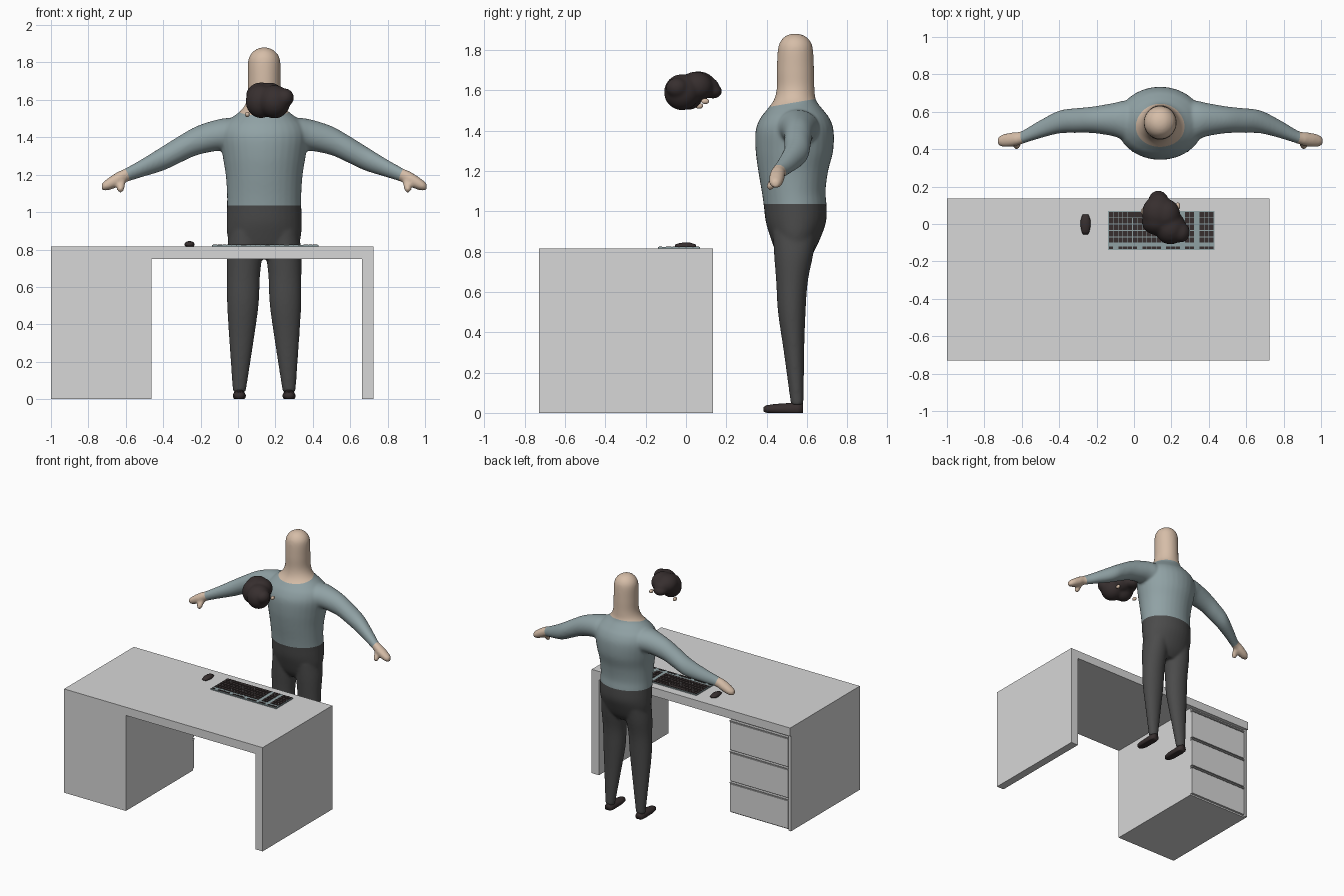
import bpy, bmesh
from math import sin, cos, pi
from mathutils import Vector, Matrix

cube = bpy.data.objects.get("Cube")
if cube:
    bpy.data.objects.remove(cube)


def material(name, r, g, b):
    m = bpy.data.materials.new(name)
    m.use_nodes = True
    m.diffuse_color = (r, g, b, 1)
    m.node_tree.nodes["Principled BSDF"].inputs["Base Color"].default_value = (r, g, b, 1)
    return m


desk_grey = material("desk_grey", 0.68, 0.68, 0.68)
skin = material("skin", 0.67, 0.51, 0.39)
sweater = material("sweater_blue_grey", 0.28, 0.36, 0.375)
trousers = material("trousers_charcoal", 0.07, 0.07, 0.07)
dark = material("dark_brown", 0.038, 0.028, 0.028)


def finish(bm, name, mats, smooth=False):
    bmesh.ops.recalc_face_normals(bm, faces=bm.faces[:])
    me = bpy.data.meshes.new(name)
    bm.to_mesh(me)
    bm.free()
    for m in mats:
        me.materials.append(m)
    if smooth:
        me.polygons.foreach_set("use_smooth", [True] * len(me.polygons))
    ob = bpy.data.objects.new(name, me)
    bpy.context.collection.objects.link(ob)
    return ob


def box(bm, lo, hi):
    lo, hi = Vector(lo), Vector(hi)
    mat = Matrix.Translation((lo + hi) / 2) @ Matrix.Diagonal((*(hi - lo), 1))
    bmesh.ops.create_cube(bm, size=1, matrix=mat)


def ball(bm, centre, radii):
    mat = Matrix.Translation(centre) @ Matrix.Diagonal((*radii, 1))
    bmesh.ops.create_uvsphere(bm, u_segments=24, v_segments=14, radius=1, matrix=mat)


def flow(rows, steps=5):
    """Pass a smooth curve through rows of numbers."""
    pts = [Vector(r) for r in rows]
    out = []
    for i in range(len(pts) - 1):
        a, b = pts[i], pts[i + 1]
        ta = (b - pts[max(i - 1, 0)]) / 2
        tb = (pts[min(i + 2, len(pts) - 1)] - a) / 2
        for k in range(steps):
            t = k / steps
            out.append(a * (2*t**3 - 3*t**2 + 1) + ta * (t**3 - 2*t**2 + t)
                       + b * (3*t**2 - 2*t**3) + tb * (t**3 - t**2))
    return out + [pts[-1]]


def loft(bm, rings, axis, sides=32):
    """Skin elliptical rings (centre, half width a, half width b) across an axis."""
    loops = []
    for c, a, b in rings:
        loop = []
        for i in range(sides):
            u, v = a * cos(2 * pi * i / sides), b * sin(2 * pi * i / sides)
            off = {"x": (0, u, v), "y": (u, 0, v), "z": (u, v, 0)}[axis]
            loop.append(bm.verts.new(Vector(c) + Vector(off)))
        loops.append(loop)
    for p, q in zip(loops, loops[1:]):
        for i in range(sides):
            j = (i + 1) % sides
            bm.faces.new((p[i], p[j], q[j], q[i]))
    bm.faces.new(loops[0])
    bm.faces.new(loops[-1])


def fuse(ob, voxel, rounds):
    """Merge overlapping volumes into one smooth skin."""
    r = ob.modifiers.new("fuse", "REMESH")
    r.mode, r.voxel_size, r.use_smooth_shade = "VOXEL", voxel, True
    s = ob.modifiers.new("soften", "SMOOTH")
    s.factor, s.iterations = 0.5, rounds
    bpy.context.view_layer.update()
    dg = bpy.context.evaluated_depsgraph_get()
    me = bpy.data.meshes.new_from_object(ob.evaluated_get(dg))
    ob.modifiers.clear()
    ob.data = me
    return me


# Desk: top, drawer cabinet and side panel
bm = bmesh.new()
box(bm, (-1, -0.73, 0.75), (0.725, 0.135, 0.815))
finish(bm, "desk_top", [desk_grey])
bm = bmesh.new()
box(bm, (0.662, -0.73, 0), (0.725, 0.135, 0.75))
finish(bm, "desk_side_panel", [desk_grey])
bm = bmesh.new()
box(bm, (-1, -0.73, 0), (-0.463, 0.105, 0.75))
box(bm, (-1, 0.105, 0), (-0.98, 0.125, 0.75))
finish(bm, "desk_cabinet", [desk_grey])
for i in range(3):
    bm = bmesh.new()
    z = 0.012 + i * 0.243
    box(bm, (-0.972, 0.105, z), (-0.466, 0.122, z + 0.218))
    box(bm, (-0.972, 0.105, z + 0.224), (-0.466, 0.125, z + 0.232))
    finish(bm, f"drawer_{i + 1}", [desk_grey])

# Keyboard and keys
bm = bmesh.new()
box(bm, (-0.14, -0.14, 0.815), (0.43, 0.07, 0.823))
finish(bm, "keyboard_base", [sweater])
bm = bmesh.new()
for row in range(6):
    y = -0.134 + row * 0.034
    depth = 0.014 if row == 0 else 0.029
    for col in range(22):
        if col in (15, 18) or (row == 0 and col in (1, 6, 11)):
            continue
        x = -0.134 + col * 0.0255
        wide = 0.0255 if row == 5 and 3 < col < 9 else 0.0225
        box(bm, (x, y, 0.822), (x + wide, y + depth, 0.826))
finish(bm, "keyboard_keys", [dark])

# Mouse: domed body with a flat base
bm = bmesh.new()
loft(bm, [((-0.259, y, 0.827), w, h) for y, w, h in
          [(-0.055, 0.014, 0.006), (-0.04, 0.021, 0.013), (-0.01, 0.027, 0.018),
           (0.02, 0.026, 0.017), (0.04, 0.02, 0.011), (0.05, 0.015, 0.006)]], "y")
for v in bm.verts:
    v.co.z = max(v.co.z, 0.815)
finish(bm, "mouse", [dark], True)

# Person: torso, head, legs, arms and hands fused together
CX = 0.14
bm = bmesh.new()
torso = [(0.75, 0.11, 0.48, 0.595), (0.8, 0.175, 0.445, 0.635), (0.88, 0.198, 0.415, 0.672),
         (0.95, 0.201, 0.395, 0.695), (1.03, 0.199, 0.385, 0.697), (1.1, 0.199, 0.375, 0.692),
         (1.2, 0.206, 0.358, 0.705), (1.3, 0.222, 0.345, 0.73), (1.4, 0.235, 0.345, 0.732),
         (1.46, 0.22, 0.368, 0.712), (1.5, 0.18, 0.398, 0.682), (1.55, 0.118, 0.435, 0.645),
         (1.61, 0.091, 0.45, 0.637), (1.7, 0.088, 0.45, 0.635), (1.8, 0.087, 0.455, 0.63),
         (1.84, 0.075, 0.467, 0.618), (1.866, 0.05, 0.49, 0.594), (1.88, 0.022, 0.52, 0.56)]
loft(bm, [((CX, (f + b) / 2, z), w, (b - f) / 2) for z, w, f, b in flow(torso)], "z")
leg = [(0.04, 0.133, 0.035, 0.52, 0.583), (0.3, 0.122, 0.064, 0.485, 0.586),
       (0.5, 0.114, 0.084, 0.456, 0.593), (0.65, 0.111, 0.088, 0.447, 0.604),
       (0.78, 0.105, 0.094, 0.437, 0.63), (0.9, 0.1, 0.085, 0.43, 0.65)]
arm = [(0.08, 0.545, 1.4, 0.1, 0.1), (0.18, 0.552, 1.412, 0.108, 0.092),
       (0.25, 0.558, 1.411, 0.089, 0.084), (0.36, 0.557, 1.382, 0.071, 0.078),
       (0.45, 0.553, 1.337, 0.066, 0.073), (0.54, 0.545, 1.288, 0.061, 0.066),
       (0.65, 0.503, 1.237, 0.047, 0.049), (0.74, 0.462, 1.197, 0.035, 0.038),
       (0.78, 0.453, 1.177, 0.038, 0.04), (0.82, 0.448, 1.156, 0.037, 0.036),
       (0.85, 0.445, 1.142, 0.031, 0.028), (0.869, 0.443, 1.136, 0.018, 0.018)]
thumb = [(0.755, 0.45, 1.18), (0.762, 0.436, 1.152), (0.766, 0.424, 1.135), (0.768, 0.418, 1.125)]
for s in (-1, 1):
    loft(bm, [((CX + s * c, (f + b) / 2, z), w, (b - f) / 2) for z, c, w, f, b in flow(leg)], "z")
    loft(bm, [((CX + s * d, y, z), a, b) for d, y, z, a, b in flow(arm)], "x")
    for d, y, z in thumb:
        ball(bm, (CX + s * d, y, z), (0.021, 0.019, 0.022))
person = finish(bm, "person_body", [sweater, skin, trousers])
me = fuse(person, 0.008, 12)
me.materials.clear()
for m in (sweater, skin, trousers):
    me.materials.append(m)

# Clothing borders: cut clean lines at collar, waist and wrists, then colour each side
collar = (Vector((CX, 0.4, 1.515)), Vector((0, -0.045, 0.26)))
waist = (Vector((CX, 0.5, 1.035)), Vector((0, 0, -1)))
wrists = [(Vector((CX + s * 0.735, 0.465, 1.2)), Vector((s * 0.85, -0.2, -0.35))) for s in (-1, 1)]


def beyond(point, plane):
    return (point - plane[0]).dot(plane[1]) > 0


bm = bmesh.new()
bm.from_mesh(me)
for co, no in [collar, waist, *wrists]:
    bmesh.ops.bisect_plane(bm, geom=bm.verts[:] + bm.edges[:] + bm.faces[:],
                           plane_co=co, plane_no=no)
for f in bm.faces:
    f.smooth = True
    p = f.calc_center_median()
    on_hand = any(beyond(p, w) for w in wrists) and abs(p.x - CX) > 0.6
    if beyond(p, collar) or on_hand:
        f.material_index = 1
    elif beyond(p, waist):
        f.material_index = 2
    else:
        f.material_index = 0
bm.to_mesh(me)
bm.free()

# Shoes
for side, s in (("right", -1), ("left", 1)):
    bm = bmesh.new()
    loft(bm, [((CX + s * 0.133, y, 0.018), w, h) for y, w, h in
              [(0.385, 0.015, 0.012), (0.4, 0.028, 0.02), (0.44, 0.035, 0.026),
               (0.5, 0.034, 0.03), (0.55, 0.033, 0.035), (0.58, 0.026, 0.03)]], "y")
    for v in bm.verts:
        v.co.z = max(v.co.z, 0)
    finish(bm, side + "_shoe", [dark], True)

# Hair piece with two ears
bm = bmesh.new()
for c, r in [((0.125, 0.06, 1.622), (0.083, 0.09, 0.072)), ((0.195, -0.02, 1.59), (0.085, 0.09, 0.09)),
             ((0.25, -0.045, 1.612), (0.05, 0.055, 0.05)), ((0.122, 0.015, 1.592), (0.082, 0.075, 0.09)),
             ((0.17, 0.05, 1.618), (0.078, 0.085, 0.075)), ((0.13, 0.135, 1.594), (0.052, 0.045, 0.036)),
             ((0.132, 0.105, 1.62), (0.06, 0.06, 0.045))]:
    ball(bm, c, r)
hair = finish(bm, "hair", [dark], True)
fuse(hair, 0.008, 16)
for side, c in (("right", (0.05, 0.065, 1.522)), ("left", (0.235, 0.095, 1.545))):
    bm = bmesh.new()
    ball(bm, c, (0.012, 0.02, 0.014))
    finish(bm, side + "_ear", [skin], True)
